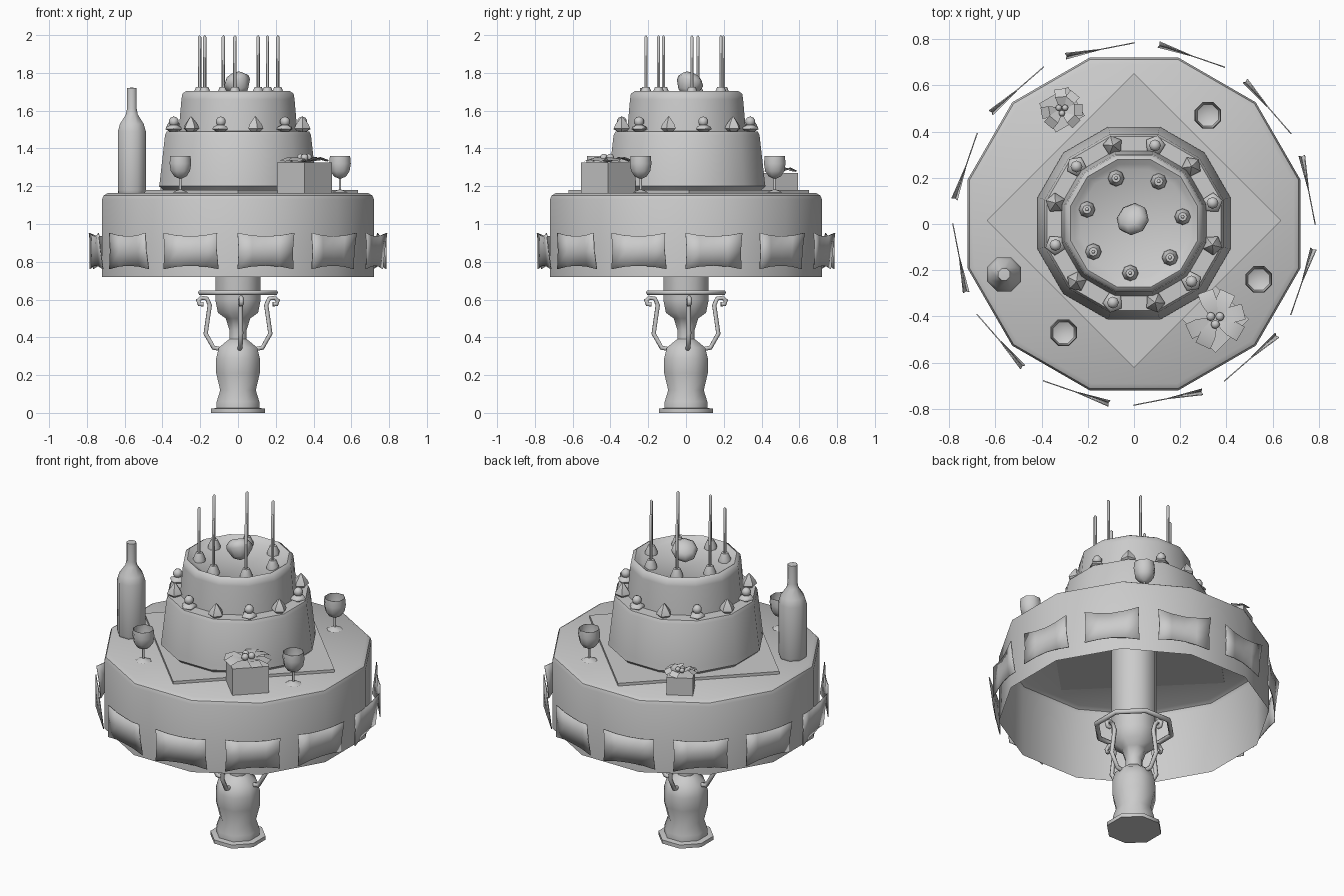
import bpy, bmesh
from math import sin, cos, pi, radians
from mathutils import Matrix, Vector

if "Cube" in bpy.data.objects:
    bpy.data.objects.remove(bpy.data.objects["Cube"])

grey = bpy.data.materials.new("plain_grey")
grey.diffuse_color = (0.6, 0.6, 0.6, 1)
grey.use_nodes = True
grey.node_tree.nodes["Principled BSDF"].inputs["Base Color"].default_value = grey.diffuse_color


def finish(bm, name, angle=40, normals=True):
    if normals:
        bmesh.ops.recalc_face_normals(bm, faces=bm.faces)
    me = bpy.data.meshes.new(name)
    bm.to_mesh(me)
    bm.free()
    me.materials.append(grey)
    ob = bpy.data.objects.new(name, me)
    bpy.context.collection.objects.link(ob)
    bpy.ops.object.select_all(action='DESELECT')
    ob.select_set(True)
    bpy.context.view_layer.objects.active = ob
    bpy.ops.object.shade_smooth_by_angle(angle=radians(angle))
    return ob


def lathe(name, profile, at=(0, 0, 0), sides=8, phase=0.0, tilt=None, angle=50):
    """Turn (radius, height) points about z; a zero radius closes the end."""
    bm = bmesh.new()
    rings = []
    for r, z in profile:
        n = 1 if r == 0 else sides
        rings.append([bm.verts.new((r * cos(radians(phase) + 2 * pi * i / sides),
                                    r * sin(radians(phase) + 2 * pi * i / sides), z)) for i in range(n)])
    for a, b in zip(rings, rings[1:]):
        for i in range(sides):
            j = (i + 1) % sides
            quad = [a[i % len(a)], a[j % len(a)], b[j % len(b)], b[i % len(b)]]
            bm.faces.new(list(dict.fromkeys(quad)))
    m = Matrix.Translation(at) @ (tilt if tilt else Matrix())
    bmesh.ops.transform(bm, matrix=m, verts=bm.verts)
    return finish(bm, name, angle)


def box(name, size, at, turn=0):
    bm = bmesh.new()
    bmesh.ops.create_cube(bm, size=1)
    m = Matrix.Translation(at) @ Matrix.Rotation(radians(turn), 4, 'Z') @ Matrix.Diagonal((*size, 1))
    bmesh.ops.transform(bm, matrix=m, verts=bm.verts)
    return finish(bm, name)


def ball(name, r, at):
    bm = bmesh.new()
    bmesh.ops.create_uvsphere(bm, u_segments=8, v_segments=5, radius=r)
    bmesh.ops.translate(bm, vec=at, verts=bm.verts)
    return finish(bm, name, 60)


def tube(name, points, r, closed=False):
    cu = bpy.data.curves.new(name, 'CURVE')
    cu.dimensions = '3D'
    cu.bevel_depth = r
    cu.bevel_resolution = 1
    cu.use_fill_caps = True
    sp = cu.splines.new('POLY')
    sp.points.add(len(points) - 1)
    for p, co in zip(sp.points, points):
        p.co = (*co, 1)
    sp.use_cyclic_u = closed
    cu.materials.append(grey)
    ob = bpy.data.objects.new(name, cu)
    bpy.context.collection.objects.link(ob)


def polar(r, deg, z):
    return (r * cos(radians(deg)), r * sin(radians(deg)), z)


# pedestal, column and open drum table
lathe("pedestal", [(0, 0), (.155, 0), (.155, .022), (.122, .026), (.122, .06), (.102, .12), (.125, .21),
                   (.125, .29), (.11, .345), (.065, .38), (.05, .39), (.05, .44), (.07, .5), (.115, .53),
                   (.13, .6), (.13, 1.14)], phase=22.5)
lathe("table", [(.745, .72), (.745, 1.13), (.737, 1.15), (.715, 1.163), (0, 1.165)],
      sides=12, phase=15, angle=35)

# ring and scrolled brackets below the table
tube("bracket_ring", [polar(.215, 22.5 + 45 * i, .637) for i in range(8)], .014, True)
for k in range(4):
    path = [(.185, .575), (.205, .575), (.212, .595), (.195, .61), (.165, .605), (.15, .57),
            (.172, .42), (.13, .345), (.1, .34)]
    tube("scroll_bracket", [polar(r, 5 + 90 * k, z) for r, z in path], .013)

# slightly twisted hanging panels round the skirt
for k in range(12):
    bm = bmesh.new()
    rows = []
    for v in (-1, 0, 1):
        row = []
        for u in (-1, -.5, 0, .5, 1):
            half = .078 + .018 * u * u
            out = .772 + .012 * v * max(u, 0)
            row.append(bm.verts.new((out, u * (.146 + .006 * v * v), .857 + v * half)))
        rows.append(row)
    for a, b in zip(rows, rows[1:]):
        for i in range(4):
            bm.faces.new((a[i], a[i + 1], b[i + 1], b[i]))
    bmesh.ops.rotate(bm, cent=(0, 0, 0), matrix=Matrix.Rotation(radians(11 + 30 * k), 3, 'Z'), verts=bm.verts)
    finish(bm, "skirt_panel")
    sol = bpy.context.object.modifiers.new("thickness", 'SOLIDIFY')
    sol.thickness = .005

# square board and two-tier cake with a dished top
box("cake_board", (.9, .9, .02), (0, .015, 1.17), 45)
lathe("cake", [(.405, 1.175), (.432, 1.2), (.428, 1.23), (.4, 1.47), (.39, 1.49), (.325, 1.492), (.31, 1.66),
               (.305, 1.69), (.285, 1.703), (.265, 1.69), (.24, 1.675), (0, 1.668)],
      at=(0, .003, 0), sides=12, phase=15)

# candles in their holders
for k in range(7):
    x, y, _ = polar(.213, 8.5 + 360 / 7 * k, 0)
    lathe("candle_holder", [(.036, 1.67), (.034, 1.69), (.019, 1.725), (0, 1.727)], (x, y, 0))
    lathe("candle", [(.009, 1.71), (.009, 1.99), (0, 2)], (x, y, 0), 6)

# icing on the step: berries on rosettes alternating with pointed drops
for k in range(12):
    a = 15 + 30 * k
    p = polar(.352, a, 1.49)
    if k % 2 == 0:
        lathe("rosette", [(.025, 0), (.045, .012), (.04, .024), (.015, .036), (0, .037)], p, 5, a)
        ball("berry", .027, (p[0], p[1], p[2] + .052))
    else:
        lathe("icing_drop", [(.025, 0), (.044, .016), (.036, .036), (.014, .066), (0, .082)], p, 5, a)

# tilted fruit in the middle of the cake
lean = Matrix.Rotation(radians(-25), 4, 'Y') @ Matrix.Rotation(radians(-25), 4, 'X')
lathe("top_fruit", [(0, -.06), (.04, -.045), (.07, 0), (.072, .025), (.05, .052), (0, .058)],
      (0, .015, 1.737), 8, tilt=lean)

# bottle
lathe("bottle", [(0, 1.165), (.075, 1.165), (.08, 1.18), (.08, 1.49), (.068, 1.53), (.034, 1.58),
                 (.028, 1.61), (.028, 1.72), (0, 1.722)], (-.562, -.218, 0), phase=22.5)

# wine glasses, hollow cups
for x, y in ((.32, .47), (.54, -.24), (-.305, -.47)):
    lathe("wine_glass", [(0, 1.166), (.045, 1.167), (.03, 1.174), (.007, 1.182), (.007, 1.24), (.035, 1.252),
                         (.055, 1.28), (.062, 1.32), (.058, 1.36), (.056, 1.36), (.058, 1.32), (.05, 1.28),
                         (0, 1.255)], (x, y, 0), phase=22.5)


# gifts with bow ribbons and berries
def gift(x, y, side, top, turn):
    box("gift_box", (side, side, top - 1.165), (x, y, (top + 1.165) / 2), turn)
    for a in (20, 65, 160, 200, 285, 330):
        bm = bmesh.new()
        n, f = side * .06, side * .17
        pts = [(0, -n, .004), (side * .38, -f, .03), (side * .62, -f, .012),
               (side * .62, f, .006), (side * .38, f, .022), (0, n, .004)]
        v = [bm.verts.new(p) for p in pts]
        bm.faces.new((v[0], v[1], v[4], v[5]))
        bm.faces.new((v[1], v[2], v[3], v[4]))
        m = Matrix.Translation((x, y, top)) @ Matrix.Rotation(radians(a + turn), 4, 'Z')
        bmesh.ops.transform(bm, matrix=m, verts=bm.verts)
        finish(bm, "bow_ribbon")
    for a in (30, 150, 270):
        d = Vector(polar(side * .11, a, 0))
        ball("bow_berry", side * .1, (x + d.x, y + d.y, top + side * .13))


gift(.352, -.412, .205, 1.325, 45)
gift(-.312, .495, .145, 1.27, 30)
